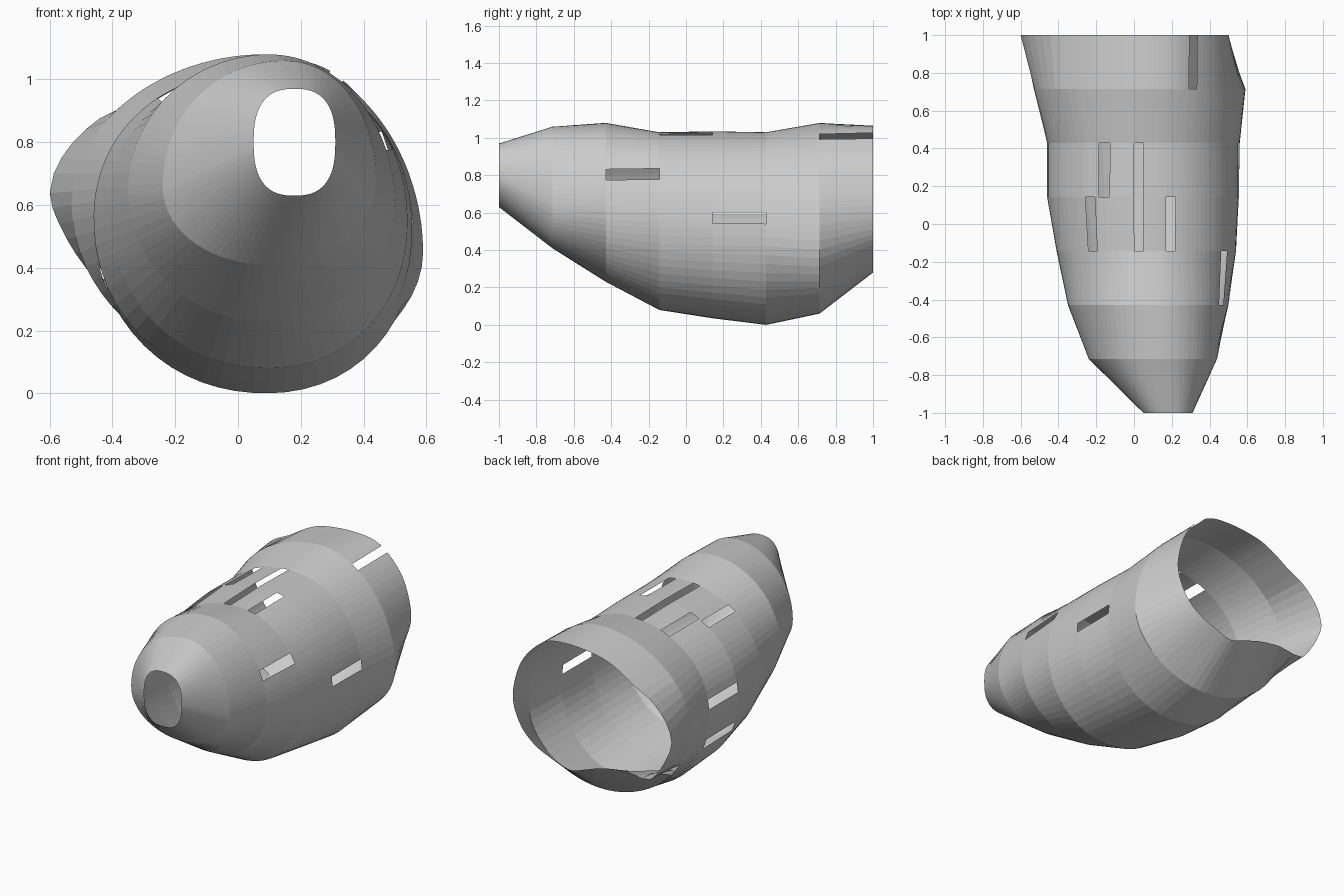
import bpy, bmesh, math
from mathutils import Vector

if "Cube" in bpy.data.objects:
    bpy.data.objects.remove(bpy.data.objects["Cube"])

# Oval stations: left x, its z | right x, its z | bottom z, its x | top z, its x | roundness
OVALS = [
    (.05, .80, .31, .80, .63, .18, .97, .18, 2.6),
    (-.24, .66, .44, .68, .41, .10, 1.06, .15, 2.05),
    (-.35, .65, .50, .60, .23, .08, 1.08, .10, 2.0),
    (-.41, .60, .54, .55, .08, .10, 1.03, .10, 2.1),
    (-.46, .56, .555, .52, .035, .08, 1.035, .08, 2.1),
    (-.46, .56, .56, .48, .00, .09, 1.03, .08, 2.1),
    (-.53, .60, .59, .45, .06, .08, 1.08, .08, 1.95),
]
# Rear rim with its side lobe
REAR = [(.5, .62), (.47, .8), (.4, .93), (.27, 1.04), (.1, 1.065), (-.1, 1.045),
        (-.22, 1.0), (-.35, .92), (-.45, .87), (-.55, .77), (-.6, .65), (-.57, .54),
        (-.5, .42), (-.43, .36), (-.28, .375), (-.12, .35), (0, .31), (.1, .28),
        (.2, .31), (.33, .36), (.44, .46)]
Y = [-1 + 2 * i / 7 for i in range(8)]
CENTRE = Vector((.1, .7))
FRONT_CENTRE = Vector((.18, .8))

# Slots: first strip, last strip, two (x, z) edge points
SLOTS = [
    (6, 6, (.33, .99), (.29, 1.02)),
    (4, 4, (-.12, .99), (-.175, .965)),
    (3, 4, (.05, 1.03), (0, 1.03)),
    (3, 3, (-.19, .955), (-.235, .925)),
    (3, 3, (.22, 1.02), (.17, 1.03)),
    (2, 2, (.475, .775), (.445, .83)),
    (4, 4, (.56, .54), (.56, .60)),
    (4, 4, (-.46, .65), (-.46, .59)),
    (4, 4, (-.435, .40), (-.415, .34)),
]


def oval(xl, zl, xr, zr, zb, xb, zt, xt, n, steps=120):
    pts = []
    for i in range(steps):
        a = 2 * math.pi * i / steps
        c, s = math.cos(a), math.sin(a)
        # heights and midlines blend between the side and top/bottom extremes
        x0 = xt if s >= 0 else xb
        z0 = zr if c >= 0 else zl
        w = (xr - x0) if c >= 0 else (x0 - xl)
        h = (zt - z0) if s >= 0 else (z0 - zb)
        pts.append((x0 + math.copysign(w * abs(c) ** (2 / n), c),
                    z0 + math.copysign(h * abs(s) ** (2 / n), s)))
    return pts


def smooth_closed(pts, sub=6):
    out = []
    n = len(pts)
    for i in range(n):
        p0, p1, p2, p3 = (Vector(pts[(i + k) % n]) for k in (-1, 0, 1, 2))
        for j in range(sub):
            t = j / sub
            out.append(p1 + .5 * t * (p2 - p0 + t * (2 * p0 - 5 * p1 + 4 * p2 - p3
                                                    + t * (3 * (p1 - p2) + p3 - p0))))
    return out


def cast(poly, centre, angle):
    d = Vector((math.cos(angle), math.sin(angle)))
    best = 0
    for i, p in enumerate(poly):
        a = Vector(p) - centre
        e = Vector(poly[(i + 1) % len(poly)]) - centre - a
        den = d.x * e.y - d.y * e.x
        if abs(den) < 1e-9:
            continue
        r = (a.x * e.y - a.y * e.x) / den
        t = (a.x * d.y - a.y * d.x) / den
        if r > 0 and -1e-6 <= t <= 1 + 1e-6:
            best = max(best, r)
    return centre + d * best


def angle_of(p):
    v = Vector(p) - CENTRE
    return math.atan2(v.y, v.x) % (2 * math.pi)


slots = [(a, b, angle_of(p), angle_of(q)) for a, b, p, q in SLOTS]
edges = [t for s in slots for t in s[2:]]
angles = edges + [t for t in (2 * math.pi * i / 80 for i in range(80))
                  if all(abs(t - e) > .015 for e in edges)]
angles.sort()

# Loft the open shell, leaving the slots out
bm = bmesh.new()
rings = []
for i, y in enumerate(Y):
    poly = oval(*OVALS[i]) if i < 7 else smooth_closed(REAR)
    centre = FRONT_CENTRE if i == 0 else CENTRE
    rings.append([bm.verts.new((p.x, y, p.y))
                  for p in (cast(poly, centre, t) for t in angles)])
n = len(angles)
for i in range(7):
    for j in range(n):
        k = (j + 1) % n
        mid = (angles[j] + angles[k]) / 2 if k else angles[j] + .01
        if any(a <= i <= b and lo < mid < hi for a, b, lo, hi in slots):
            continue
        bm.faces.new((rings[i][j], rings[i][k], rings[i + 1][k], rings[i + 1][j]))
bmesh.ops.recalc_face_normals(bm, faces=bm.faces[:])
mesh = bpy.data.meshes.new("slotted_shell")
bm.to_mesh(mesh)
bm.free()
bpy.context.collection.objects.link(bpy.data.objects.new("slotted_shell", mesh))
